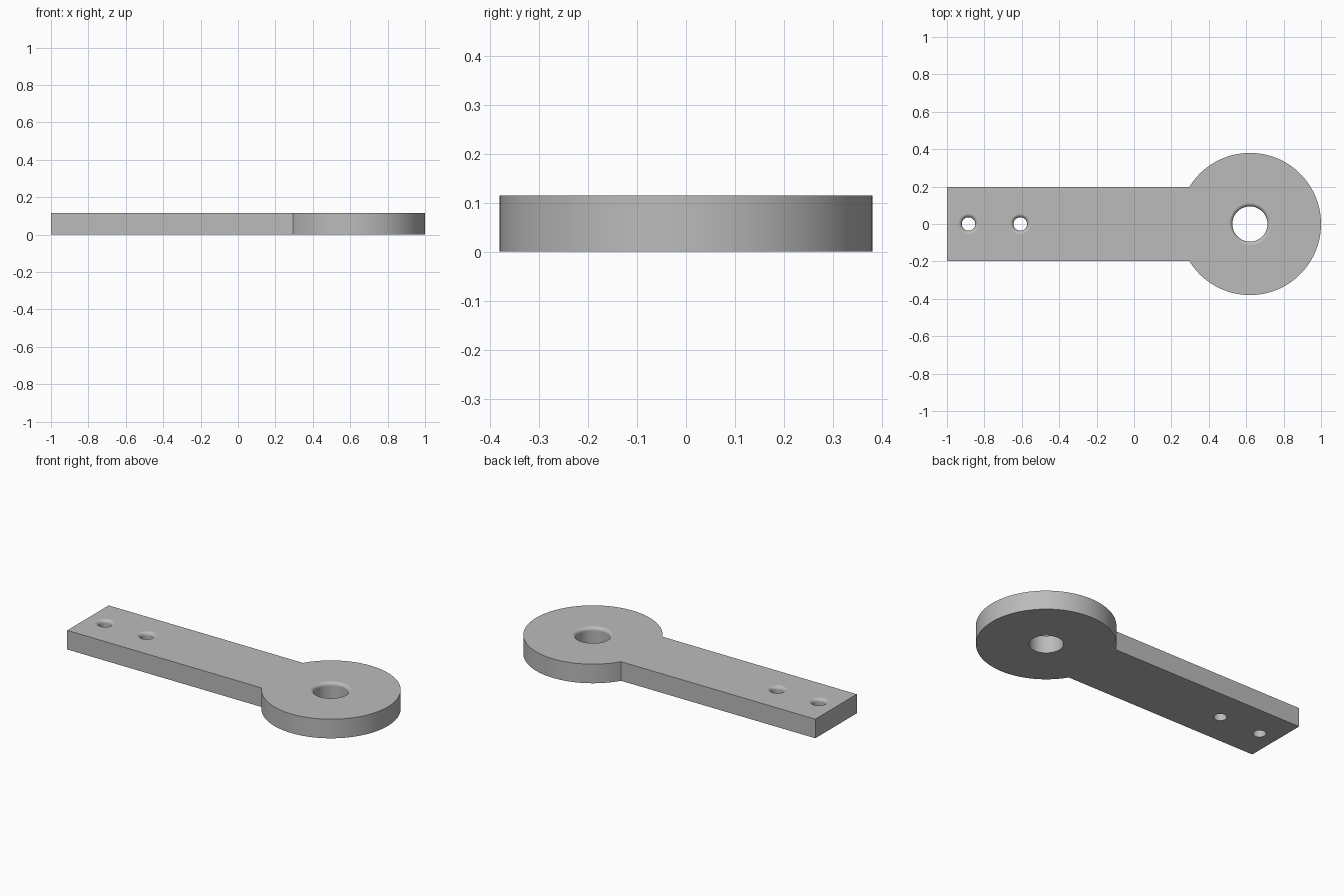
import bpy, bmesh, math

old = bpy.data.objects.get("Cube")
if old:
    bpy.data.objects.remove(old, do_unlink=True)

THICK = 0.115
HALF_WIDTH = 0.197
DISC_X, DISC_R = 0.62, 0.38
FILLET = 0.02

grey = bpy.data.materials.new("plain_grey")
grey.use_nodes = True
colour = (0.5, 0.5, 0.5, 1)
grey.diffuse_color = colour
grey.node_tree.nodes["Principled BSDF"].inputs["Base Color"].default_value = colour


def make_object(name, bm):
    bmesh.ops.recalc_face_normals(bm, faces=bm.faces)
    mesh = bpy.data.meshes.new(name)
    bm.to_mesh(mesh)
    bm.free()
    mesh.materials.append(grey)
    ob = bpy.data.objects.new(name, mesh)
    bpy.context.collection.objects.link(ob)
    return ob


def make_arm():
    # Straight bar running into a round end, as one extruded outline
    start = math.pi - math.asin(HALF_WIDTH / DISC_R)
    steps = 96
    outline = [(-1, HALF_WIDTH), (-1, -HALF_WIDTH)]
    for i in range(steps + 1):
        a = -start + 2 * start * i / steps
        outline.append((DISC_X + DISC_R * math.cos(a), DISC_R * math.sin(a)))
    bm = bmesh.new()
    face = bm.faces.new([bm.verts.new((x, y, 0)) for x, y in outline])
    top = bmesh.ops.extrude_face_region(bm, geom=[face])["geom"]
    verts = [g for g in top if isinstance(g, bmesh.types.BMVert)]
    bmesh.ops.translate(bm, verts=verts, vec=(0, 0, THICK))
    return make_object("pivot_arm", bm)


def make_cutter(name, x, radius):
    # Lathed plug that flares at the top to leave a rounded rim
    profile = [(radius, -0.1)]
    for i in range(9):
        a = math.pi / 2 * i / 8
        profile.append((radius + FILLET * (1 - math.cos(a)),
                        THICK - FILLET + FILLET * math.sin(a)))
    profile.append((radius + FILLET, THICK + 0.1))
    n = 64
    bm = bmesh.new()
    rings = [[bm.verts.new((x + r * math.cos(2 * math.pi * k / n),
                            r * math.sin(2 * math.pi * k / n), z))
              for k in range(n)] for r, z in profile]
    for low, high in zip(rings, rings[1:]):
        for k in range(n):
            j = (k + 1) % n
            bm.faces.new((low[k], low[j], high[j], high[k]))
    bm.faces.new(rings[0][::-1])
    bm.faces.new(rings[-1])
    return make_object(name, bm)


arm = make_arm()
bpy.ops.object.select_all(action="DESELECT")
bpy.context.view_layer.objects.active = arm
arm.select_set(True)

# Pivot hole and two screw holes
holes = [("pivot_hole", DISC_X, 0.094), ("inner_screw_hole", -0.608, 0.036),
         ("outer_screw_hole", -0.885, 0.036)]
for name, x, radius in holes:
    cutter = make_cutter(name, x, radius)
    cutter.hide_render = True
    mod = arm.modifiers.new(name, "BOOLEAN")
    mod.operation = "DIFFERENCE"
    mod.solver = "EXACT"
    mod.object = cutter
    bpy.ops.object.modifier_apply(modifier=name)
    bpy.data.objects.remove(cutter, do_unlink=True)

# Smooth round walls, flat faces kept flat
bpy.ops.object.shade_smooth_by_angle(angle=math.radians(30))
normals = arm.modifiers.new("flat_face_normals", "WEIGHTED_NORMAL")
normals.keep_sharp = True
